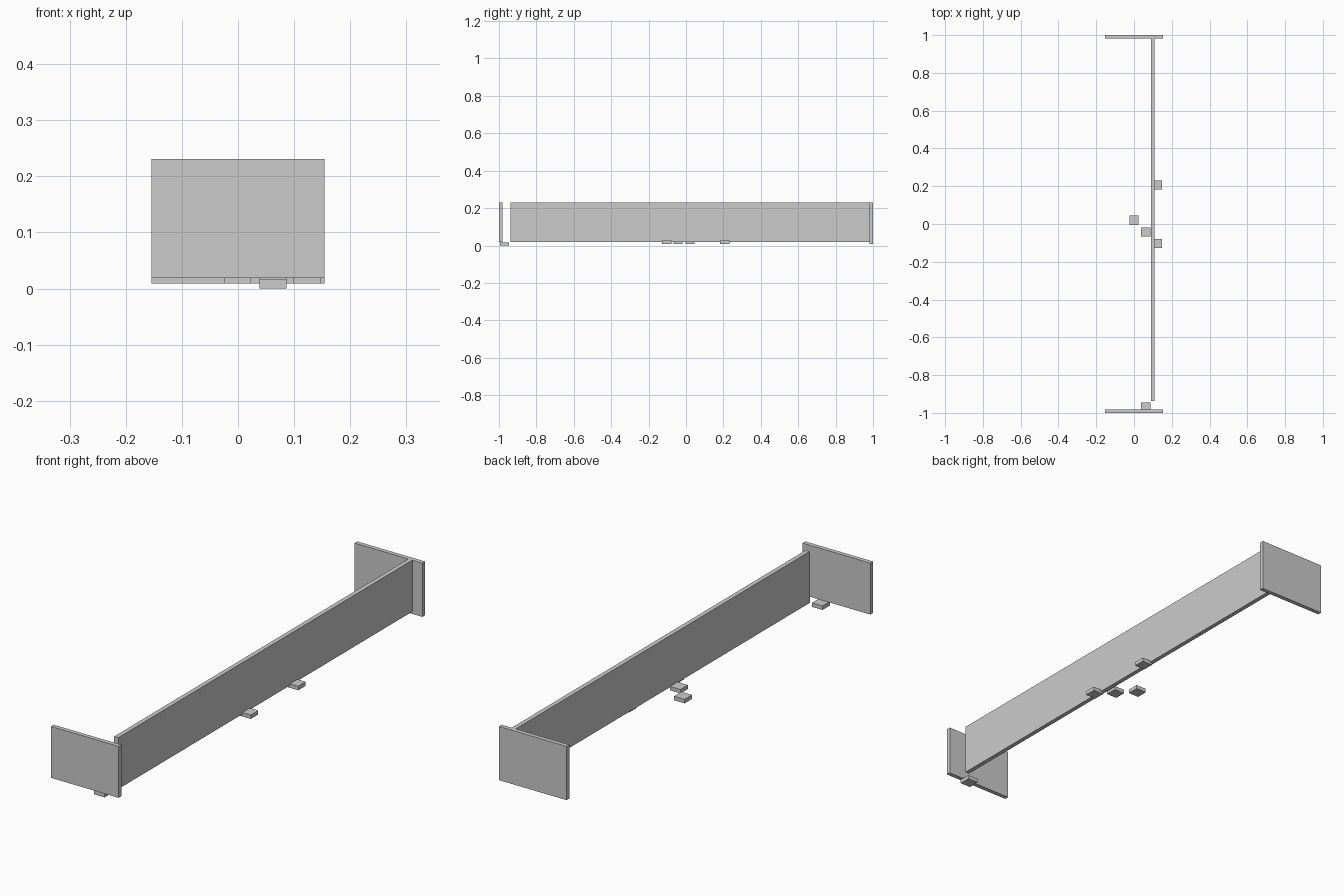
import bpy

if "Cube" in bpy.data.objects:
    bpy.data.objects.remove(bpy.data.objects["Cube"])

# Single plain grey
grey = bpy.data.materials.new("plain grey")
grey.diffuse_color = (0.6, 0.6, 0.6, 1)
grey.use_nodes = True
grey.node_tree.nodes["Principled BSDF"].inputs["Base Color"].default_value = grey.diffuse_color


def box(name, x, y, z):
    """Axis-aligned box from (min, max) ranges."""
    bpy.ops.mesh.primitive_cube_add(size=1, location=[sum(r) / 2 for r in (x, y, z)])
    ob = bpy.context.object
    ob.name = ob.data.name = name
    ob.scale = [r[1] - r[0] for r in (x, y, z)]
    bpy.ops.object.transform_apply(location=False, rotation=False, scale=True)
    ob.data.materials.append(grey)
    return ob


TOP = 0.231       # shared top edge of the panels
BASE = 0.0185     # bottom of the wall and front panel
LOW = 0.009       # bottom of the back panel and middle feet
FOOT = 0.0485     # foot width
FOOT_H = 0.0165   # foot height

# Long wall and the two end panels
box("long_wall", (0.0905, 0.109), (-0.937, 0.982), (BASE, TOP))
box("front_panel", (-0.1545, 0.1545), (-1.0, -0.982), (BASE, TOP))
box("back_panel", (-0.1545, 0.1545), (0.982, 1.0), (LOW, TOP))

# Small square feet: left edge, front edge, bottom
feet = [
    (0.038, -0.994, 0.0),
    (-0.025, -0.004, LOW),
    (0.038, -0.067, LOW),
    (0.099, -0.127, LOW),
    (0.099, 0.183, LOW),
]
for i, (x, y, z) in enumerate(feet, 1):
    box(f"foot_{i}", (x, x + FOOT), (y, y + FOOT), (z, z + FOOT_H))
